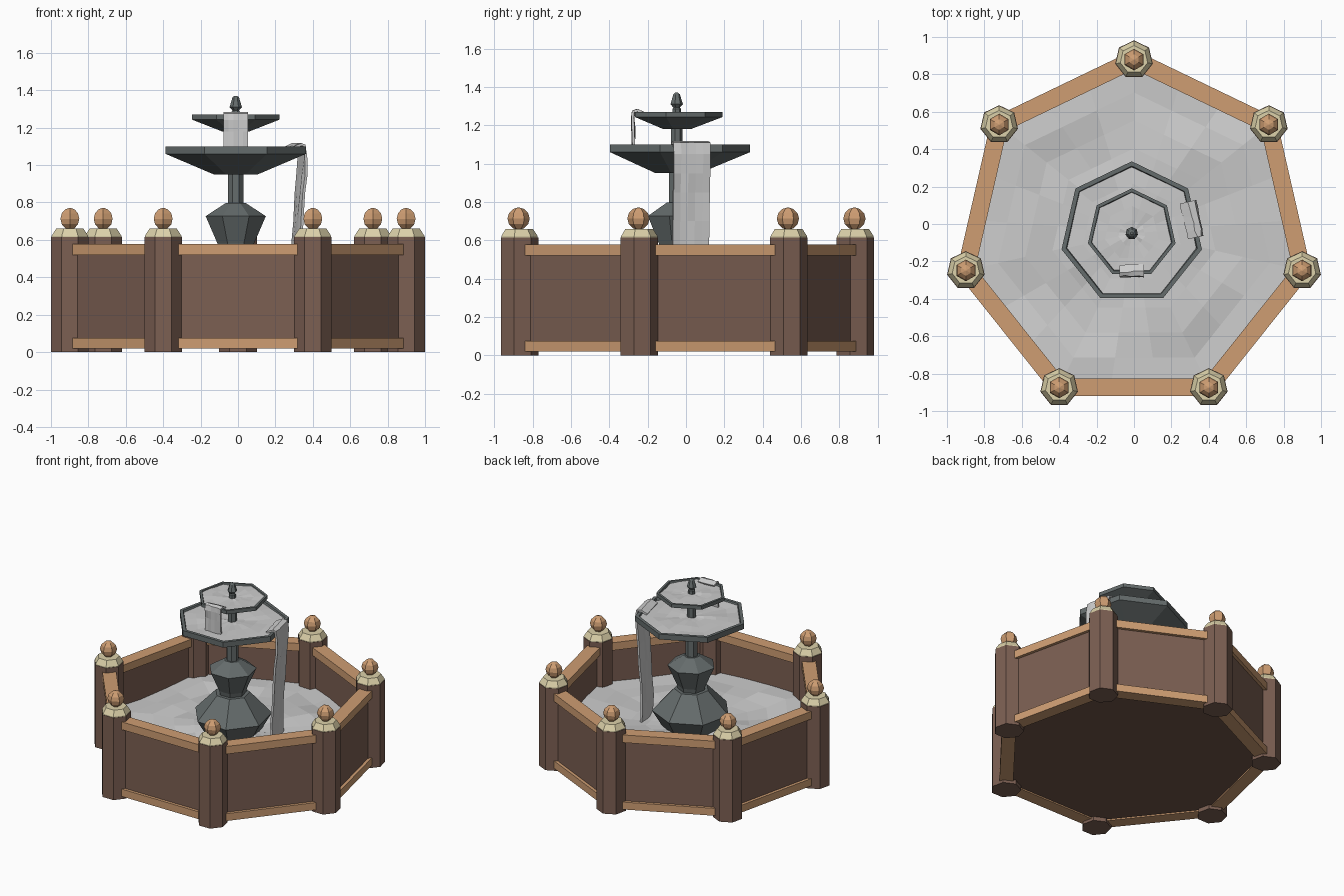
import bpy, bmesh, math, random
from math import sin, cos, pi, tau
from mathutils import Vector

if "Cube" in bpy.data.objects:
    bpy.data.objects.remove(bpy.data.objects["Cube"])

random.seed(4)
N = 7
CEN = (0, -0.043)      # basin centre
FC = (-0.012, -0.05)   # fountain centre
R = 0.922


def material(name, r, g, b):
    m = bpy.data.materials.new(name)
    m.diffuse_color = (r, g, b, 1)
    m.use_nodes = True
    m.node_tree.nodes["Principled BSDF"].inputs["Base Color"].default_value = m.diffuse_color
    return m


WOOD = material("dark_wood", 0.20, 0.115, 0.085)
FLOOR = material("floor_wood", 0.16, 0.09, 0.065)
RAIL = material("light_wood", 0.62, 0.34, 0.17)
CAP = material("cream", 0.72, 0.64, 0.40)
STONE = material("stone", 0.13, 0.15, 0.15)


def finish(name, bm, mat=None):
    bmesh.ops.recalc_face_normals(bm, faces=bm.faces)
    me = bpy.data.meshes.new(name)
    bm.to_mesh(me)
    bm.free()
    ob = bpy.data.objects.new(name, me)
    bpy.context.collection.objects.link(ob)
    if mat:
        me.materials.append(mat)
    return ob


def lathe(name, profile, centre, mat, n=N):
    """Faceted turning of (radius, z) points, capped at both ends."""
    bm = bmesh.new()
    rings = [[bm.verts.new((centre[0] + r * cos(pi / 2 + tau * i / n),
                            centre[1] + r * sin(pi / 2 + tau * i / n), z))
              for i in range(n)] for r, z in profile]
    for a, b in zip(rings, rings[1:]):
        for i in range(n):
            j = (i + 1) % n
            bm.faces.new((a[i], a[j], b[j], b[i]))
    bm.faces.new(rings[0])
    bm.faces.new(rings[-1])
    return finish(name, bm, mat)


def beam(name, p, q, half, z0, z1, trim, mat):
    """Box running between two posts."""
    p, q = Vector((*p, 0)), Vector((*q, 0))
    d = (q - p).normalized()
    nrm = Vector((d.y, -d.x, 0))
    p, q = p + d * trim, q - d * trim
    bm = bmesh.new()
    low, top = [[bm.verts.new(v + nrm * s + Vector((0, 0, z)))
                 for v, s in ((p, -half), (q, -half), (q, half), (p, half))]
                for z in (z0, z1)]
    bm.faces.new(low)
    bm.faces.new(top)
    for i in range(4):
        j = (i + 1) % 4
        bm.faces.new((low[i], low[j], top[j], top[i]))
    finish(name, bm, mat)


def water_disc(name, radius, z, amp, rings, centre, sub=3):
    """Heptagonal sheet of water with faceted ripples."""
    bm = bmesh.new()
    n = N * sub
    mid = bm.verts.new((*centre, z))
    prev = None
    for k in range(1, rings + 1):
        ring = []
        for i in range(n):
            a = tau * i / n
            off = a % (tau / N) - pi / N
            r = radius * k / rings * cos(pi / N) / cos(off)
            h = z + amp * (0.6 * sin(3 * a + k) + random.uniform(-0.5, 0.5))
            ring.append(bm.verts.new((centre[0] + r * cos(pi / 2 + a),
                                      centre[1] + r * sin(pi / 2 + a), h)))
        for i in range(n):
            j = (i + 1) % n
            if prev:
                bm.faces.new((prev[i], prev[j], ring[j], ring[i]))
            else:
                bm.faces.new((mid, ring[i], ring[j]))
        prev = ring
    finish(name, bm)


def waterfall(name, profile, angle, width, cols=5):
    """Thin wavy sheet following (distance from centre, z) over a bowl's rim."""
    out, side = Vector((cos(angle), sin(angle), 0)), Vector((-sin(angle), cos(angle), 0))
    base = Vector((*FC, 0))
    bm = bmesh.new()
    rows = []
    for r, z in profile:
        rows.append([bm.verts.new(base + out * (r + random.uniform(-0.005, 0.005))
                                  + side * width * (c / cols - 0.5) + Vector((0, 0, z)))
                     for c in range(cols + 1)])
    for a, b in zip(rows, rows[1:]):
        for c in range(cols):
            bm.faces.new((a[c], a[c + 1], b[c + 1], b[c]))
    ob = finish(name, bm)
    mod = ob.modifiers.new("thickness", 'SOLIDIFY')
    mod.thickness = 0.014
    mod.offset = 0


# Posts with caps and ball finials
pts = [(CEN[0] + R * cos(pi / 2 + tau * i / N), CEN[1] + R * sin(pi / 2 + tau * i / N))
       for i in range(N)]
ball = [(0.058 * sin(pi * k / 6), 0.713 - 0.058 * cos(pi * k / 6)) for k in range(1, 6)]
ball = [(0.004, 0.655)] + ball + [(0.004, 0.771)]
for p in pts:
    lathe("post", [(0.103, 0), (0.103, 0.615)], p, WOOD)
    lathe("post_cap", [(0.1, 0.612), (0.1, 0.622), (0.075, 0.66)], p, CAP)
    lathe("post_ball", ball, p, RAIL, 6)

# Basin walls, rails and floor
for p, q in zip(pts, pts[1:] + pts[:1]):
    beam("wall_panel", p, q, 0.025, 0.04, 0.55, 0.05, WOOD)
    beam("bottom_rail", p, q, 0.047, 0.02, 0.075, 0.06, RAIL)
    beam("top_rail", p, q, 0.047, 0.52, 0.578, 0.06, RAIL)
lathe("basin_floor", [(0.91, 0.03), (0.91, 0.06)], CEN, FLOOR)

# Stone pedestal, bowls and finial
lathe("pedestal_base", [(0.12, 0.06), (0.17, 0.22), (0.27, 0.39), (0.12, 0.55)], FC, STONE)
lathe("pedestal_urn", [(0.09, 0.53), (0.1, 0.58), (0.165, 0.727), (0.055, 0.797)], FC, STONE)
lathe("column", [(0.042, 0.79), (0.042, 0.97)], FC, STONE)
lathe("lower_bowl", [(0.12, 0.95), (0.385, 1.06), (0.385, 1.1), (0.36, 1.1),
                     (0.35, 1.07), (0.11, 1.0)], FC, STONE)
lathe("upper_column", [(0.032, 1.0), (0.032, 1.2)], FC, STONE)
lathe("upper_bowl", [(0.075, 1.18), (0.24, 1.243), (0.24, 1.27), (0.222, 1.27),
                     (0.215, 1.25), (0.07, 1.21)], FC, STONE)
lathe("finial", [(0.024, 1.22), (0.024, 1.285), (0.018, 1.292), (0.034, 1.31),
                 (0.018, 1.362), (0.008, 1.37)], FC, STONE)

# Water in the basin and bowls
water_disc("basin_water", 0.895, 0.28, 0.022, 6, CEN)
water_disc("lower_bowl_water", 0.357, 1.087, 0.006, 4, FC)
water_disc("upper_bowl_water", 0.22, 1.26, 0.005, 3, FC)

# Falling water
waterfall("lower_waterfall", [(0.29, 1.09), (0.335, 1.11), (0.358, 1.105), (0.366, 1.05),
                              (0.36, 0.95), (0.348, 0.85), (0.34, 0.7), (0.332, 0.55),
                              (0.328, 0.4), (0.326, 0.27)], pi / 2 - 1.5 * tau / N, 0.195)
waterfall("upper_waterfall", [(0.17, 1.262), (0.205, 1.278), (0.222, 1.272), (0.23, 1.24),
                              (0.224, 1.18), (0.222, 1.085)], -pi / 2, 0.13)
